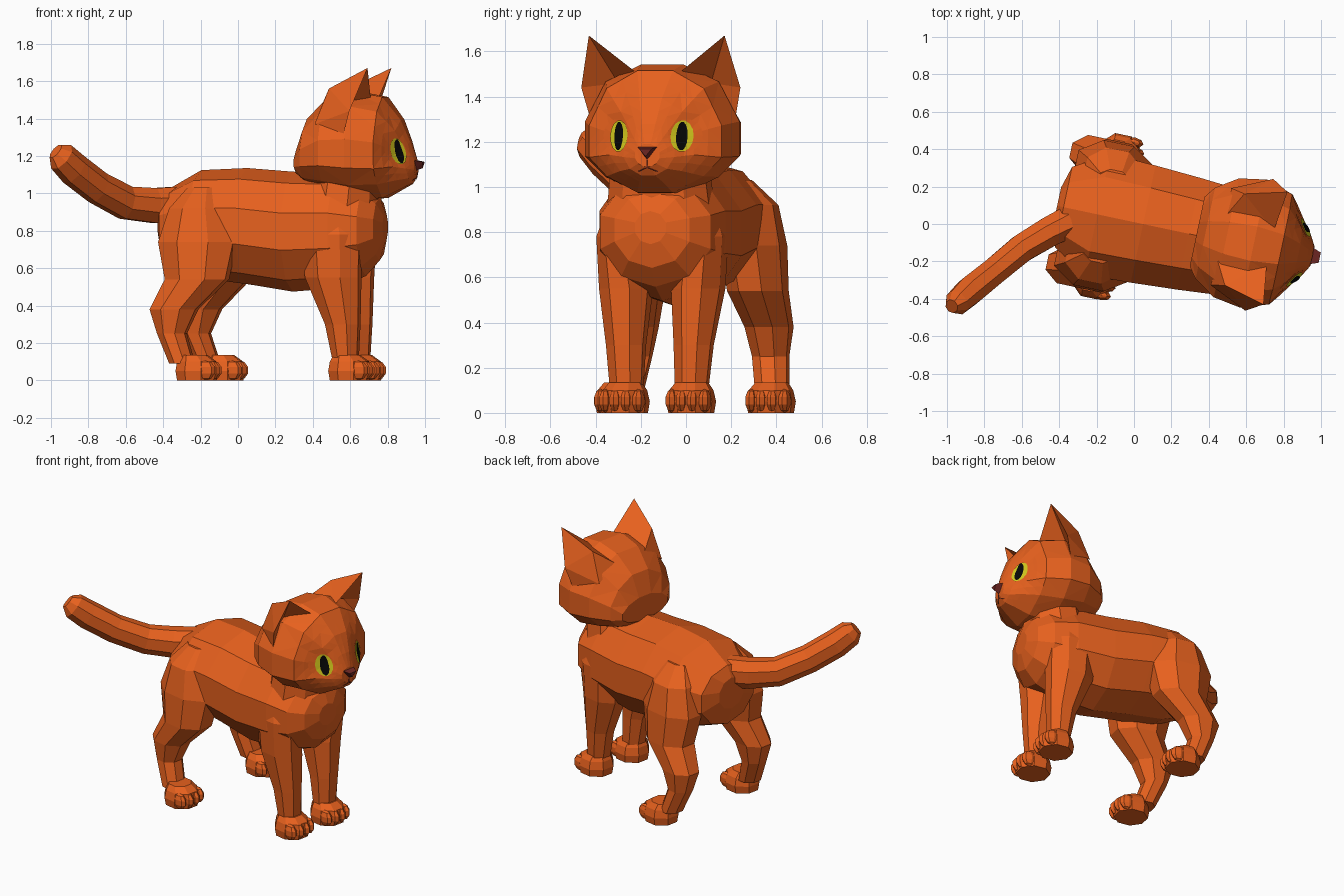
import bpy, bmesh, math
from mathutils import Vector, Matrix
from mathutils.bvhtree import BVHTree

if "Cube" in bpy.data.objects:
    bpy.data.objects.remove(bpy.data.objects["Cube"])


def material(name, rgb):
    m = bpy.data.materials.new(name)
    m.diffuse_color = (*rgb, 1)
    m.use_nodes = True
    m.node_tree.nodes["Principled BSDF"].inputs["Base Color"].default_value = m.diffuse_color
    return m


FUR = material("orange fur", (0.82, 0.122, 0.013))
IRIS = material("yellow iris", (0.66, 0.59, 0.012))
BLACK = material("black pupil", (0.002, 0.002, 0.002))
NOSE = material("dark red nose", (0.17, 0.022, 0.018))

# The cat is symmetric in its own frame (facing +x) and turned a little
TURN = Matrix.Translation((0, 0.01, 0)) @ Matrix.Rotation(math.radians(-12), 4, 'Z')
HEAD = Matrix.Translation((0.005, 0.02, 0)) @ TURN
AX_X, AX_Z = Vector((1, 0, 0)), Vector((0, 0, 1))


def finish(name, bm, mat, matrix=TURN):
    bmesh.ops.recalc_face_normals(bm, faces=bm.faces)
    me = bpy.data.meshes.new(name)
    bm.to_mesh(me)
    bm.free()
    me.materials.append(mat)
    ob = bpy.data.objects.new(name, me)
    ob.matrix_world = matrix
    bpy.context.collection.objects.link(ob)
    return ob


def loft(name, rings, axis=None, n=10, matrix=TURN, shape=None):
    """Rings are (x, y, z, half width, half height); no axis = follow the path."""
    bm = bmesh.new()
    loops = []
    pts = [Vector(r[:3]) for r in rings]
    k = 1 / math.cos(math.pi / n)
    for i, r in enumerate(rings):
        d = axis or (pts[min(i + 1, len(pts) - 1)] - pts[max(i - 1, 0)]).normalized()
        side = Vector((0, 1, 0)) if abs(d.z) > 0.9 else AX_Z.cross(d).normalized()
        other = d.cross(side)
        loop = []
        for j in range(n):
            a = 2 * math.pi * (j + 0.5) / n
            loop.append(bm.verts.new(pts[i] + side * (r[3] * k * math.cos(a))
                                     + other * (r[4] * k * math.sin(a))))
        loops.append(loop)
    for a, b in zip(loops, loops[1:]):
        for j in range(n):
            bm.faces.new((a[j], a[(j + 1) % n], b[(j + 1) % n], b[j]))
    bm.faces.new(loops[0])
    bm.faces.new(loops[-1])
    if shape:
        shape(bm)
    return finish(name, bm, FUR, matrix)


# Body and neck
body = loft("body", [(-.42, 0, .84, .10, .10), (-.385, 0, .82, .22, .19), (-.2, 0, .835, .33, .275),
                     (.05, 0, .825, .32, .295), (.3, 0, .795, .305, .305), (.55, 0, .80, .285, .29),
                     (.70, 0, .80, .25, .23), (.775, 0, .81, .17, .16), (.805, 0, .82, .07, .07)], AX_X)
joined = [loft("neck", [(.56, 0, .76, .25, .19), (.585, 0, .96, .225, .19), (.6, 0, 1.1, .21, .18)],
               AX_Z)]


# Head, widest at the cheeks, with hollows for the eyes
def shape_head(bm):
    for v in bm.verts:
        low = max(0, 1 - ((v.co.z - 1.255) / .2) ** 2)
        v.co.z -= .05 * low * min(1, max(0, (.95 - v.co.x) / .1))
    front = {e for f in bm.faces if len(f.verts) == 4 and f.calc_center_median().x > .8
             for e in f.edges}
    bmesh.ops.subdivide_edges(bm, edges=list(front), cuts=1, use_grid_fill=True)
    for v in bm.verts:
        if v.co.x > .7:
            d = ((abs(v.co.y) - .165) / .09) ** 2 + ((v.co.z - 1.235) / .10) ** 2
            v.co.x -= .04 * math.exp(-d)
    bmesh.ops.triangulate(bm, faces=bm.faces)


head = loft("head", [(.34, 0, 1.21, .19, .09), (.385, 0, 1.235, .25, .18), (.5, 0, 1.26, .325, .25),
                     (.65, 0, 1.255, .35, .288), (.8, 0, 1.245, .30, .27), (.895, 0, 1.215, .19, .19),
                     (.945, 0, 1.165, .115, .115), (.972, 0, 1.14, .055, .05)],
            AX_X, 12, HEAD, shape_head)
skin = BVHTree.FromPolygons([v.co for v in head.data.vertices],
                            [list(p.vertices) for p in head.data.polygons])


def patch(name, outline, mat, lift):
    """Thin plate laid on the face; outline is in (y, z) seen from ahead."""
    bm = bmesh.new()
    n = len(outline)
    cy = sum(p[0] for p in outline) / n
    cz = sum(p[1] for p in outline) / n

    def drop(y, z):
        hit = skin.ray_cast(Vector((2, y, z)), -AX_X)
        return bm.verts.new(hit[0] + AX_X * lift * 1.3)

    mid = drop(cy, cz)
    inner = [drop((y + cy) / 2, (z + cz) / 2) for y, z in outline]
    outer = [drop(y, z) for y, z in outline]
    for i in range(n):
        j = (i + 1) % n
        bm.faces.new((mid, inner[i], inner[j]))
        bm.faces.new((inner[i], outer[i], outer[j], inner[j]))
    ob = finish(name, bm, mat, HEAD)
    # plates must face forward
    if ob.data.polygons[0].normal.x < 0:
        ob.data.flip_normals()


def oval(y, z, ry, rz, n=14):
    return [(y + ry * math.cos(2 * math.pi * i / n), z + rz * math.sin(2 * math.pi * i / n))
            for i in range(n)]


# Nose
bm = bmesh.new()
for p in [(.95, .05, 1.18), (.95, -.05, 1.18), (.95, 0, 1.115),
          (1.01, .028, 1.168), (1.01, -.028, 1.168), (1.005, 0, 1.135)]:
    bm.verts.new(p)
bmesh.ops.convex_hull(bm, input=bm.verts)
finish("nose", bm, NOSE, HEAD)
patch("mouth_middle", [(-.003, 1.13), (.003, 1.13), (.003, 1.085), (-.003, 1.085)], NOSE, .004)

for s, tag in ((1, "left"), (-1, "right")):
    # Eyes: almond lid, iris and slit pupil
    patch("eyelid_" + tag, oval(s * .155, 1.228, .07, .072), FUR, .002)
    patch("iris_" + tag, oval(s * .143, 1.225, .046, .070), IRIS, .007)
    patch("pupil_" + tag, oval(s * .143, 1.225, .023, .064), BLACK, .012)
    patch("mouth_" + tag, [(0, 1.088), (s * .045, 1.07), (s * .045, 1.066), (0, 1.083)], NOSE, .004)

    # Ear: bulging back, hollow front
    bm = bmesh.new()
    T, A, B, C, D, E, F, M = [bm.verts.new((x, s * y, z)) for x, y, z in [
        (.768, .307, 1.67), (.74, .09, 1.50), (.64, .33, 1.31), (.47, .265, 1.37),
        (.48, .13, 1.47), (.60, .21, 1.46), (.68, .36, 1.44), (.545, .25, 1.56)]]
    for f in [(T, A, M), (A, D, M), (D, C, M), (C, F, M), (C, B, F), (F, T, M),
              (T, E, A), (T, F, E), (F, B, E), (B, A, E), (A, B, C), (A, C, D)]:
        bm.faces.new(f)
    finish("ear_" + tag, bm, FUR, HEAD)

    # Legs
    joined.append(loft("front_leg_" + tag, [
        (.54, s * .18, .95, .05, .08), (.55, s * .19, .78, .095, .16), (.555, s * .163, .55, .11, .145),
        (.605, s * .153, .3, .083, .09), (.62, s * .147, .1, .07, .065)], AX_Z, 8))
    joined.append(loft("hind_leg_" + tag, [
        (-.15, s * .2, 1.03, .05, .08), (-.165, s * .235, .92, .125, .15),
        (-.165, s * .26, .74, .135, .205), (-.165, s * .28, .54, .125, .165),
        (-.285, s * .305, .38, .10, .125), (-.295, s * .31, .25, .078, .075),
        (-.235, s * .33, .09, .072, .065)], AX_Z, 8))

    # Paws, each with four toes
    for part, u, v in (("front", .652, s * .15), ("hind", -.142, s * .342)):
        loft(part + "_paw_" + tag, [(u - .01, v, 0, .095, .1), (u - .01, v, .05, .103, .108),
                                    (u - .01, v, .1, .092, .1), (u - .025, v, .135, .068, .068)],
             AX_Z, 8)
        bm = bmesh.new()
        for i in range(4):
            off = (i - 1.5) * .05
            place = Matrix.Translation((u + .075 - abs(off) * .3, v + off, .054))
            bmesh.ops.create_uvsphere(bm, u_segments=8, v_segments=5, radius=1,
                                      matrix=place @ Matrix.Diagonal((.055, .029, .053, 1)))
        finish(part + "_toes_" + tag, bm, FUR)

# Merge neck and legs into the body
bpy.context.view_layer.objects.active = body
for ob in joined:
    mod = body.modifiers.new(ob.name, 'BOOLEAN')
    mod.operation = 'UNION'
    mod.solver = 'EXACT'
    mod.object = ob
    bpy.ops.object.modifier_apply(modifier=mod.name)
    bpy.data.objects.remove(ob)

# Tail, swung to one side
loft("tail", [(-.33, .02, .94, .085, .095), (-.45, -.04, .935, .08, .093), (-.6, -.13, .95, .075, .088),
              (-.75, -.255, 1.03, .072, .085), (-.88, -.36, 1.13, .075, .085),
              (-.945, -.42, 1.195, .066, .078), (-.975, -.44, 1.225, .035, .045)], None, 8, Matrix())
